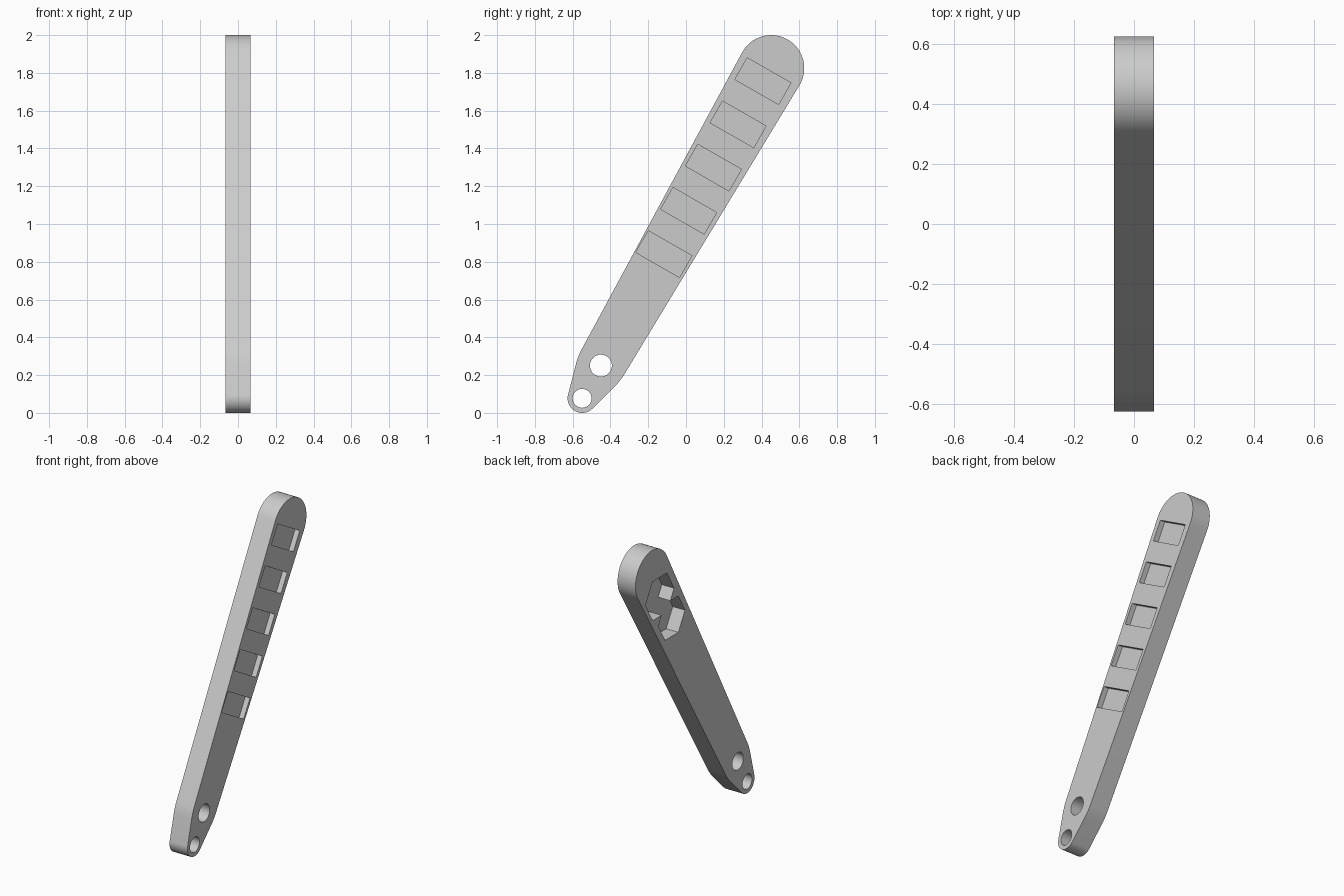
import bpy, bmesh
from math import sin, cos, pi, radians
from mathutils import Vector

cube = bpy.data.objects.get("Cube")
if cube:
    bpy.data.objects.remove(cube)

HALF = 0.066                       # half thickness of the arm
FOOT = Vector((-0.55, 0.077))      # centre of the lower rounded end (y, z)
TIP = Vector((0.451, 1.825))       # centre of the upper rounded end
AXIS = (TIP - FOOT).normalized()
SIDE = Vector((AXIS.y, -AXIS.x))
LENGTH = (TIP - FOOT).length

grey = bpy.data.materials.new("light_grey")
grey.use_nodes = True
grey.diffuse_color = (0.6, 0.6, 0.6, 1)
grey.node_tree.nodes["Principled BSDF"].inputs["Base Color"].default_value = (0.6, 0.6, 0.6, 1)


def place(u, v):
    """Point given along and across the arm, turned into (y, z)."""
    return FOOT + AXIS * u + SIDE * v


def arc(u, radius, start, end, steps):
    angles = [radians(start + (end - start) * i / steps) for i in range(steps + 1)]
    return [(u + radius * cos(a), radius * sin(a)) for a in angles]


def prism(name, points, x0, x1):
    """Extrude a (y, z) outline from x0 to x1."""
    bm = bmesh.new()
    face = bm.faces.new([bm.verts.new((x0, p[0], p[1])) for p in points])
    top = bmesh.ops.extrude_face_region(bm, geom=[face])["geom"]
    moved = [g for g in top if isinstance(g, bmesh.types.BMVert)]
    bmesh.ops.translate(bm, vec=(x1 - x0, 0, 0), verts=moved)
    bmesh.ops.recalc_face_normals(bm, faces=bm.faces)
    mesh = bpy.data.meshes.new(name)
    bm.to_mesh(mesh)
    bm.free()
    mesh.materials.append(grey)
    obj = bpy.data.objects.new(name, mesh)
    bpy.context.collection.objects.link(obj)
    return obj


def cut(body, cutter):
    """Subtract the cutter and discard it."""
    mod = body.modifiers.new("cut", "BOOLEAN")
    mod.operation = "DIFFERENCE"
    mod.solver = "EXACT"
    mod.object = cutter
    cutter.hide_render = True
    bpy.context.view_layer.objects.active = body
    bpy.ops.object.modifier_apply(modifier=mod.name)
    bpy.data.objects.remove(cutter)


# Arm outline: rounded tip, tapering side, softened shoulder, rounded foot
tip_arc = arc(LENGTH, 0.175, 0, 91.4, 24)
foot_arc = arc(0, 0.077, 105.3, 180, 14)
corner = Vector((0.183, 0.13))
before = corner + (Vector(tip_arc[-1]) - corner).normalized() * 0.04
after = corner + (Vector(foot_arc[0]) - corner).normalized() * 0.04
shoulder = []
for i in range(6):
    t = i / 5
    shoulder.append(tuple(before * (1 - t) ** 2 + corner * 2 * t * (1 - t) + after * t * t))
half = tip_arc + shoulder + foot_arc
outline = half + [(u, -v) for u, v in half[-2:0:-1]]
arm = prism("lever_arm", [place(u, v) for u, v in outline], -HALF, HALF)

# Two round through holes near the foot
for u, radius in ((0, 0.05), (0.2, 0.058)):
    ring = [place(a, b) for a, b in arc(u, radius, 0, 360, 48)[:-1]]
    cut(arm, prism("hole_cutter", ring, -1, 1))

# Row of five shallow rectangular pockets on the left face
for i in range(5):
    mid = 0.878 + 0.2637 * i
    corners = [(-1, -1), (1, -1), (1, 1), (-1, 1)]
    rect = [place(mid + a * 0.066, b * 0.133 - 0.004) for a, b in corners]
    cut(arm, prism("pocket_cutter", rect, HALF - 0.034, 1))

# Two overlapping hexagonal pockets on the right face
for y, z, radius in ((0.37, 1.66, 0.15), (0.245, 1.47, 0.14)):
    hexagon = [(y + radius * cos(k * pi / 3), z + radius * sin(k * pi / 3)) for k in range(6)]
    cut(arm, prism("hex_cutter", hexagon, -1, 0.09 - HALF))

bpy.ops.object.select_all(action="DESELECT")
arm.select_set(True)
bpy.context.view_layer.objects.active = arm
bpy.ops.object.shade_smooth_by_angle(angle=radians(30))
